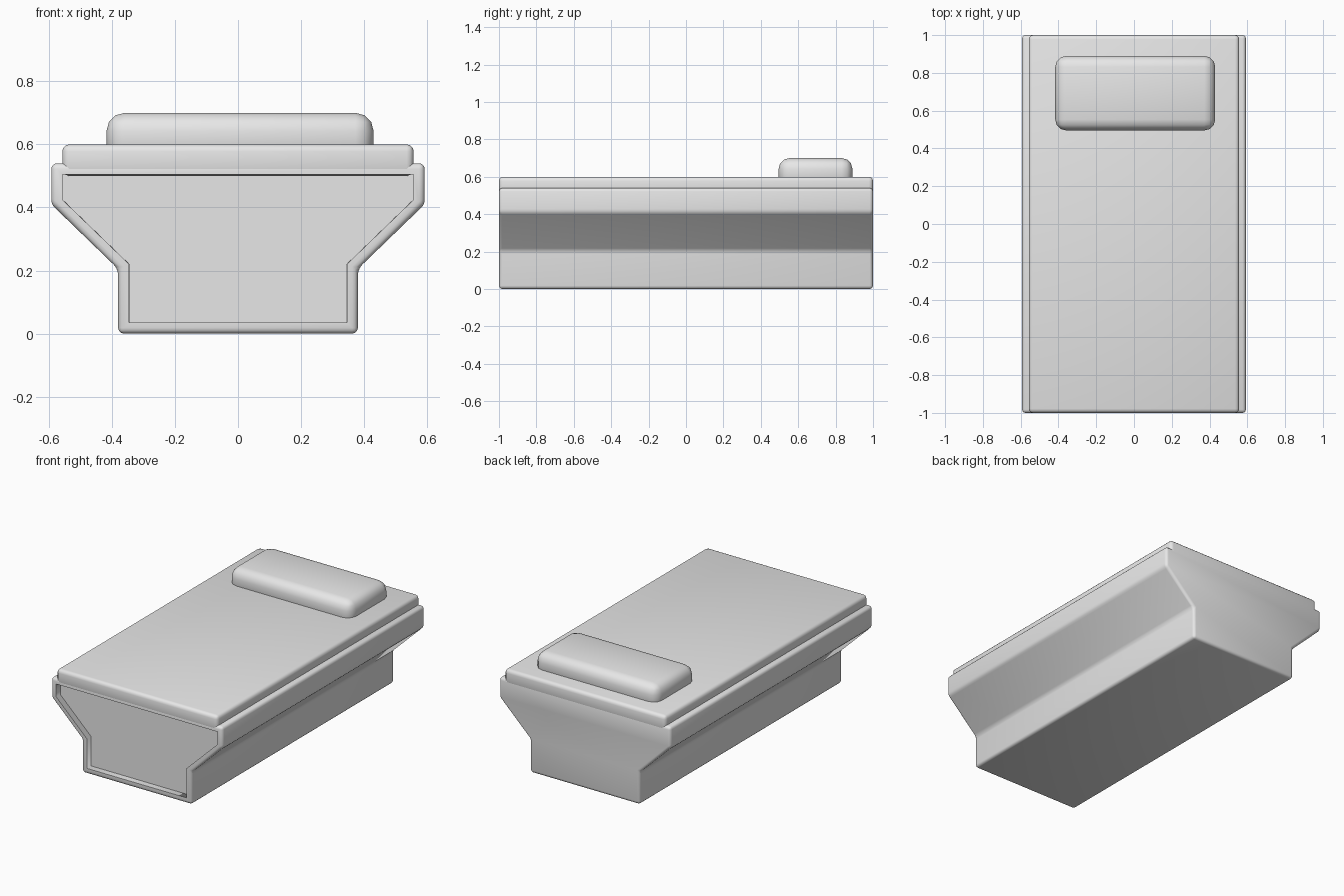
import bpy
import bmesh
from math import radians

if "Cube" in bpy.data.objects:
    bpy.data.objects.remove(bpy.data.objects["Cube"])

grey = bpy.data.materials.new("light grey")
grey.use_nodes = True
grey.diffuse_color = (0.8, 0.8, 0.8, 1)
grey.node_tree.nodes["Principled BSDF"].inputs["Base Color"].default_value = (0.8, 0.8, 0.8, 1)


def finish(bm, name):
    """Turn a bmesh into a smooth shaded grey object."""
    bmesh.ops.recalc_face_normals(bm, faces=bm.faces)
    for face in bm.faces:
        face.smooth = True
    mesh = bpy.data.meshes.new(name)
    bm.to_mesh(mesh)
    bm.free()
    mesh.materials.append(grey)
    obj = bpy.data.objects.new(name, mesh)
    bpy.context.collection.objects.link(obj)
    return obj


def round_edges(bm, offset, segments):
    """Bevel every edge that is a real corner."""
    bm.normal_update()
    edges = [e for e in bm.edges if e.calc_face_angle(0) > radians(20)]
    bmesh.ops.bevel(bm, geom=edges, offset=offset, segments=segments,
                    profile=0.5, affect='EDGES', clamp_overlap=True)


def rounded_box(name, low, high, offset, segments):
    bm = bmesh.new()
    bmesh.ops.create_cube(bm, size=1)
    for v in bm.verts:
        for i in range(3):
            v.co[i] = low[i] if v.co[i] < 0 else high[i]
    round_edges(bm, offset, segments)
    return finish(bm, name)


# Bed base: flared cross-section in rows, swept front to back
bm = bmesh.new()
rows = [(0.38, 0), (0.38, 0.205), (0.592, 0.41), (0.592, 0.54)]
rings = [[[bm.verts.new((side * x, y, z)) for side in (-1, 1)] for x, z in rows]
         for y in (-1, 1)]
front, back = rings
for ring in rings:
    for lower, upper in zip(ring, ring[1:]):
        bm.faces.new((lower[0], lower[1], upper[1], upper[0]))
for side in (0, 1):
    for i in range(len(rows) - 1):
        bm.faces.new((front[i][side], front[i + 1][side], back[i + 1][side], back[i][side]))
for i in (0, -1):
    bm.faces.new((front[i][0], front[i][1], back[i][1], back[i][0]))
bmesh.ops.recalc_face_normals(bm, faces=bm.faces)
round_edges(bm, 0.018, 3)

# Recessed front panel inside a narrow rim
bm.normal_update()
panel = [f for f in bm.faces if f.normal.y < -0.99 and f.calc_center_median().y < -0.999]
bmesh.ops.inset_region(bm, faces=panel, thickness=0.017, depth=0, use_even_offset=True)
outline = {e for f in panel for e in f.edges
           if any(other not in panel for other in e.link_faces)}
for edge in outline:
    edge.smooth = False
bmesh.ops.inset_region(bm, faces=panel, thickness=0.0005, depth=-0.04, use_even_offset=True)
finish(bm, "bed_base")

# Mattress slab and pillow
rounded_box("mattress", (-0.557, -1, 0.5), (0.557, 1, 0.6), 0.022, 3)
rounded_box("pillow", (-0.417, 0.495, 0.54), (0.43, 0.89, 0.7), 0.058, 3)
